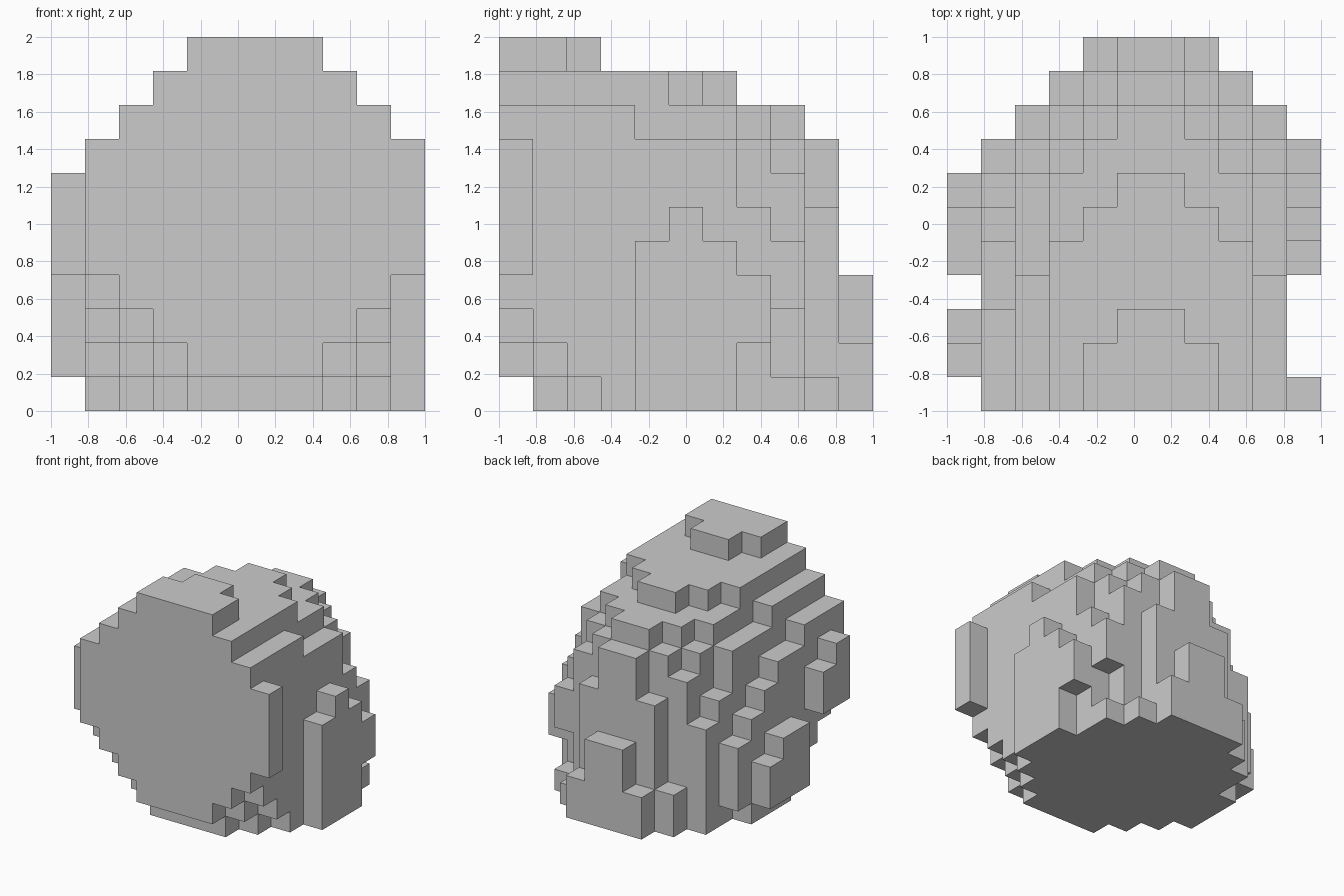
import bpy
import bmesh
import math
from mathutils import Vector

old = bpy.data.objects.get("Cube")
if old:
    bpy.data.objects.remove(old, do_unlink=True)

COUNT = 11
CELL = 2 / COUNT

# One plain stone colour
stone = bpy.data.materials.new("plain_grey")
stone.use_nodes = True
grey = (0.6, 0.6, 0.6, 1)
stone.diffuse_color = grey
stone.node_tree.nodes["Principled BSDF"].inputs["Base Color"].default_value = grey

# Half profiles from the middle outwards: (run length, height) from front to back
PROFILES = [
    [(3, 11), (4, 10), (2, 9), (1, 8), (1, 4)],
    [(2, 11), (4, 10), (2, 9), (1, 8), (1, 6), (1, 2)],
    [(5, 10), (2, 9), (1, 8), (1, 7), (1, 1)],
    [(4, 9), (3, 8), (1, 6), (1, 5)],
    [(3, 8), (2, 7), (1, 6), (1, 5), (1, 4)],
]
cells = set()


def block(xs, ys, zs):
    """All cells of a box given as half-open ranges."""
    return {(x, y, z) for x in range(*xs) for y in range(*ys) for z in range(*zs)}


# Mirrored dome with a stepped undercut along the front rim
for d, runs in enumerate(PROFILES):
    heights = [h for n, h in runs for _ in range(n)]
    for x in (6 + d, 5 - d):
        for y, top in enumerate(heights):
            low = max(0, max(d, 1) - y)
            cells |= block((x, x + 1), (y, y + 1), (low, top))

# Notches on the +x side
cells -= block((10, 11), (1, 4), (0, COUNT))
cells -= block((10, 11), (4, 5), (5, COUNT))
cells -= block((10, 11), (7, 8), (0, 2))
cells -= block((9, 10), (8, 9), (1, 3))

# Notch and lumps on the -x side
cells -= block((1, 2), (7, 8), (0, 1))
cells |= block((3, 4), (9, 10), (0, 2))
cells |= block((0, 1), (1, 2), (4, 7))
cells |= block((0, 1), (2, 3), (4, 6))
cells |= block((0, 1), (4, 6), (1, 4))
cells |= block((0, 1), (6, 7), (1, 3))

# Skin the cells with their exposed faces
bm = bmesh.new()
corners = {}


def corner(p):
    key = tuple(p)
    if key not in corners:
        corners[key] = bm.verts.new((p[0] * CELL - 1, p[1] * CELL - 1, p[2] * CELL))
    return corners[key]


for cell in cells:
    for axis in range(3):
        u, v = Vector((0, 0, 0)), Vector((0, 0, 0))
        u[(axis + 1) % 3] = v[(axis + 2) % 3] = 1
        for side in (0, 1):
            step = list(cell)
            step[axis] += 2 * side - 1
            if tuple(step) in cells:
                continue
            base = Vector(cell)
            base[axis] += side
            ring = [base, base + u, base + u + v, base + v]
            if not side:
                ring.reverse()
            bm.faces.new([corner([round(c) for c in p]) for p in ring])

# Merge the coplanar squares into clean flat faces
bmesh.ops.dissolve_limit(bm, angle_limit=math.radians(1),
                         verts=bm.verts[:], edges=bm.edges[:])
mesh = bpy.data.meshes.new("stepped_dome")
bm.to_mesh(mesh)
bm.free()
mesh.materials.append(stone)
dome = bpy.data.objects.new("stepped_dome", mesh)
bpy.context.scene.collection.objects.link(dome)
